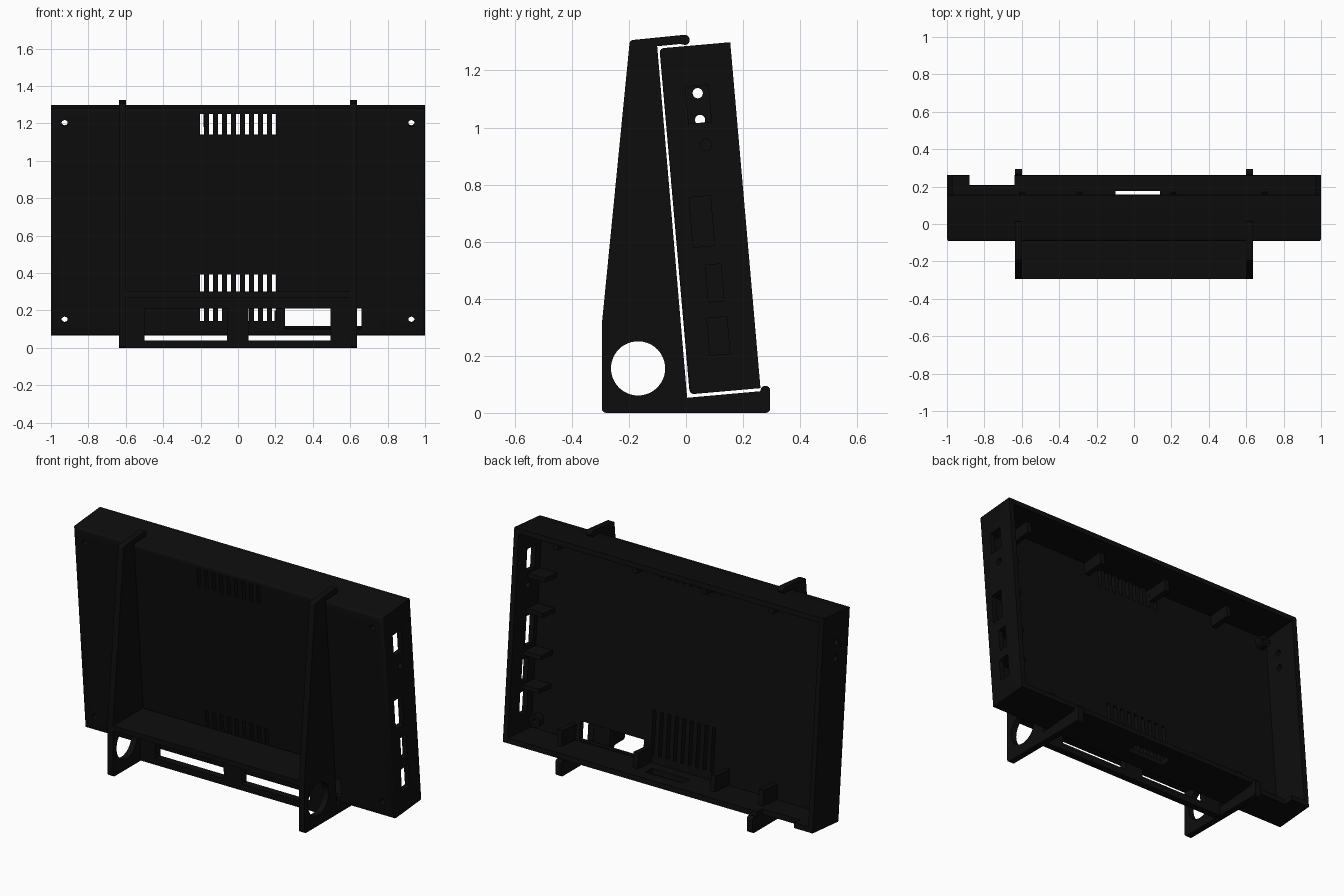
import bpy, bmesh, math
from mathutils import Matrix

if "Cube" in bpy.data.objects:
    bpy.data.objects.remove(bpy.data.objects["Cube"])

black = bpy.data.materials.new("near_black_plastic")
black.diffuse_color = (0.004, 0.004, 0.004, 1)
black.use_nodes = True
black.node_tree.nodes["Principled BSDF"].inputs["Base Color"].default_value = black.diffuse_color

# Tilted frame of the case: x across, y depth, z up the panel
TILT = Matrix.Translation((0, 0.013, 0.065)) @ Matrix.Rotation(math.radians(5), 4, 'X')
W, D, H, T = 1.0, 0.249, 1.217, 0.03


def make(name, bm, matrix=None):
    bmesh.ops.recalc_face_normals(bm, faces=bm.faces)
    if matrix:
        bm.transform(matrix)
    mesh = bpy.data.meshes.new(name)
    bm.to_mesh(mesh)
    bm.free()
    mesh.materials.append(black)
    ob = bpy.data.objects.new(name, mesh)
    bpy.context.collection.objects.link(ob)
    return ob


def add_box(bm, x0, x1, y0, y1, z0, z1):
    m = Matrix.Translation(((x0 + x1) / 2, (y0 + y1) / 2, (z0 + z1) / 2))
    m = m @ Matrix.Diagonal((x1 - x0, y1 - y0, z1 - z0, 1))
    return bmesh.ops.create_cube(bm, size=1, matrix=m)["verts"]


def add_rod(bm, centre, r, length, axis, seg=24):
    rot = Matrix.Rotation(math.pi / 2, 4, 'Y' if axis == 'x' else 'X')
    bmesh.ops.create_cone(bm, cap_ends=True, segments=seg, radius1=r, radius2=r,
                          depth=length, matrix=Matrix.Translation(centre) @ rot)


def add_profile(bm, pts, x0, x1):
    face = bm.faces.new([bm.verts.new((x0, y, z)) for y, z in pts])
    out = bmesh.ops.extrude_face_region(bm, geom=[face])["geom"]
    bmesh.ops.translate(bm, vec=(x1 - x0, 0, 0),
                        verts=[v for v in out if isinstance(v, bmesh.types.BMVert)])


def cut(ob, bm, matrix=None):
    tool = make("cutter", bm, matrix)
    tool.hide_render = True
    bpy.context.view_layer.objects.active = ob
    mod = ob.modifiers.new("cut", 'BOOLEAN')
    mod.operation, mod.solver, mod.object = 'DIFFERENCE', 'EXACT', tool
    bpy.ops.object.modifier_apply(modifier=mod.name)
    bpy.data.objects.remove(tool)


def arc(cy, cz, r, a0, a1, n=6):
    return [(cy + r * math.cos(math.radians(a0 + (a1 - a0) * i / n)),
             cz + r * math.sin(math.radians(a0 + (a1 - a0) * i / n))) for i in range(n + 1)]


# Case: rounded box, open at the back
bm = bmesh.new()
add_box(bm, -W, W, 0, D, 0, H)
edges = [e for e in bm.edges if sum(v.co.y for v in e.verts) < 0.001]
bmesh.ops.bevel(bm, geom=edges, offset=0.015, segments=3, affect='EDGES', profile=0.5)
case = make("case_shell", bm)
bm = bmesh.new()
add_box(bm, -W + T, W - T, T, D + 0.1, T, H - T)
cut(case, bm)

# Front panel: vent slots, corner screw holes, cable opening
bm = bmesh.new()
for i in range(9):
    x = -0.192 + i * 0.048
    for z0, z1 in ((0.075, 0.327), (1.078, 1.19)):
        add_box(bm, x - 0.01, x + 0.01, -0.1, 0.1, z0, z1)
for x in (-0.927, 0.927):
    for z in (0.085, 1.14):
        add_rod(bm, (x, 0, z), 0.017, 0.2, 'y', 16)
add_box(bm, 0.25, 0.66, -0.1, 0.1, 0.036, 0.145)
cut(case, bm)

# Side ports: (centre depth, centre height, depth, height) on the right, round ones on the left
bm = bmesh.new()
for y, z, dy, dz in ((0.119, 1.01, 0.08, 0.13), (0.095, 0.60, 0.075, 0.175),
                     (0.121, 0.381, 0.055, 0.13), (0.118, 0.195, 0.07, 0.13)):
    add_box(bm, 0.9, 1.1, y - dy / 2, y + dy / 2, z - dz / 2, z + dz / 2)
add_rod(bm, (1, 0.133, 0.867), 0.02, 0.2, 'x')
for z in (1.049, 0.955):
    add_rod(bm, (-1, 0.12, z), 0.018, 0.2, 'x')
# Bottom wall: rear notch and card slot
add_box(bm, -0.88, -0.64, 0.195, 0.4, -0.1, 0.1)
add_box(bm, -0.10, 0.14, 0.10, 0.168, -0.1, 0.1)
cut(case, bm)
case.data.transform(TILT)

# Inner tabs along top, bottom and right walls
bm = bmesh.new()
for x in (0.79, 0.28, -0.17, -0.6):
    add_box(bm, x - 0.015, x + 0.015, T - 0.005, 0.16, H - 0.1, H - T + 0.005)
for x in (0.70, 0.21, -0.29, -0.6):
    add_box(bm, x - 0.015, x + 0.015, T - 0.005, 0.16, T - 0.005, 0.12)
for z in (0.92, 0.72, 0.48, 0.29):
    add_box(bm, 0.86, W - T + 0.005, T - 0.005, 0.14, z - 0.012, z + 0.012)
make("inner_tabs", bm, TILT)

# Screw bosses behind the corner holes
bm = bmesh.new()
for x in (-0.927, 0.927):
    for z in (0.085, 1.14):
        add_rod(bm, (x, 0.045, z), 0.035, 0.05, 'y', 20)
bosses = make("screw_bosses", bm)
bm = bmesh.new()
for x in (-0.927, 0.927):
    for z in (0.085, 1.14):
        add_rod(bm, (x, 0.05, z), 0.017, 0.3, 'y', 16)
cut(bosses, bm)
bosses.data.transform(TILT)

# Stand side plates: foot lip, slanted back, top hook, round cable hole
profile = (arc(-0.28, 0.015, 0.015, 270, 180, 4) + [(-0.295, 0.31)]
           + arc(-0.185, 1.294, 0.013, 175, 95, 4)
           + arc(-0.005, 1.307, 0.018, 95, -80, 8)
           + [(-0.02, 1.293), (-0.101, 1.285), (0.004, 0.053), (0.262, 0.076)]
           + arc(0.278, 0.078, 0.017, 175, 0, 8)
           + arc(0.28, 0.015, 0.015, 0, -90, 4))
for side, x0 in (("left", -0.636), ("right", 0.60)):
    bm = bmesh.new()
    add_profile(bm, profile, x0, x0 + 0.036)
    plate = make(side + "_stand_plate", bm)
    bm = bmesh.new()
    add_rod(bm, (x0, -0.168, 0.156), 0.095, 0.3, 'x', 48)
    cut(plate, bm)

# Crosspiece with two windows, under a horizontal shelf
bm = bmesh.new()
add_profile(bm, [(-0.04, 0), (0.0, 0), (0.0, 0.055), (-0.0205, 0.295), (-0.06, 0.295)], -0.605, 0.605)
brace = make("stand_crosspiece", bm)
bm = bmesh.new()
for x0, x1 in ((-0.5, -0.06), (0.055, 0.495)):
    add_box(bm, x0, x1, -0.2, 0.2, 0.04, 0.21)
cut(brace, bm)
bm = bmesh.new()
add_box(bm, -0.605, 0.605, -0.294, -0.0215, 0.27, 0.30)
make("stand_shelf", bm)

# Smooth round edges, keep the corners sharp
for ob in bpy.context.collection.objects:
    ob.select_set(True)
bpy.context.view_layer.objects.active = case
bpy.ops.object.shade_smooth_by_angle(angle=math.radians(35))
